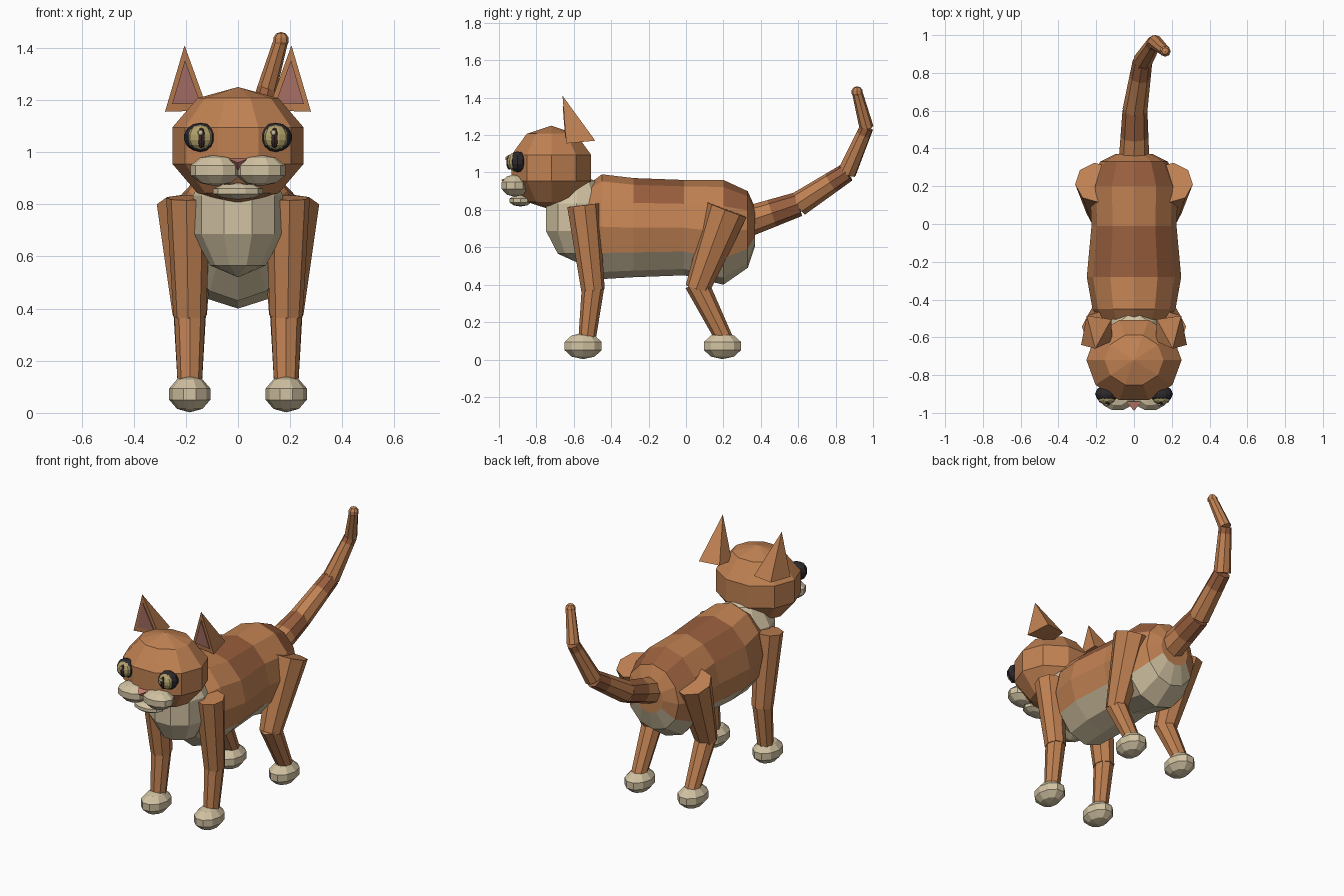
import bpy, bmesh
from math import sin, cos, pi, radians
from mathutils import Vector, Matrix

cube = bpy.data.objects.get("Cube")
if cube:
    bpy.data.objects.remove(cube, do_unlink=True)


def material(name, rgb):
    m = bpy.data.materials.new(name)
    m.use_nodes = True
    m.diffuse_color = (*rgb, 1)
    m.node_tree.nodes["Principled BSDF"].inputs["Base Color"].default_value = (*rgb, 1)
    return m


FUR = material("orange fur", (0.53, 0.22, 0.085))
STRIPE = material("brown stripe", (0.32, 0.115, 0.048))
CREAM = material("cream fur", (0.64, 0.54, 0.36))
INNER = material("inner ear pink", (0.42, 0.17, 0.14))
NOSE = material("nose pink", (0.60, 0.22, 0.17))
IRIS = material("iris olive", (0.45, 0.36, 0.15))
RIM = material("eye rim black", (0.025, 0.022, 0.026))
PUPIL = material("pupil brown", (0.04, 0.02, 0.018))


def finish(name, bm, *mats):
    bmesh.ops.recalc_face_normals(bm, faces=bm.faces)
    me = bpy.data.meshes.new(name)
    bm.to_mesh(me)
    bm.free()
    for m in mats:
        me.materials.append(m)
    ob = bpy.data.objects.new(name, me)
    bpy.context.collection.objects.link(ob)
    return ob


def ellipsoid(name, centre, radii, mat, segs=10, rings=5, turn=90):
    bm = bmesh.new()
    bmesh.ops.create_uvsphere(bm, u_segments=segs, v_segments=rings, radius=1)
    place = Matrix.Translation(centre) @ Matrix.Diagonal((*radii, 1))
    bm.transform(place @ Matrix.Rotation(radians(turn), 4, "Z"))
    return finish(name, bm, mat)


def limb(name, a, b, ra, rb, mat, sides=8):
    a, b = Vector(a), Vector(b)
    bm = bmesh.new()
    bmesh.ops.create_cone(bm, cap_ends=True, segments=sides, radius1=ra, radius2=rb,
                          depth=(b - a).length)
    turn = (b - a).to_track_quat("Z", "Y").to_matrix().to_4x4()
    bm.transform(Matrix.Translation((a + b) / 2) @ turn)
    return finish(name, bm, mat)


def hull(name, points, mat):
    bm = bmesh.new()
    verts = [bm.verts.new(p) for p in points]
    bmesh.ops.convex_hull(bm, input=verts)
    return finish(name, bm, mat)


# Torso: twelve-sided loft (y, half width, bottom, top), belly and stripes by face
RINGS = [(-0.57, 0.15, 0.56, 0.90), (-0.45, 0.22, 0.43, 0.99), (-0.28, 0.25, 0.44, 0.97),
         (-0.01, 0.225, 0.45, 0.96), (0.20, 0.235, 0.40, 0.96), (0.33, 0.18, 0.49, 0.90),
         (0.37, 0.10, 0.61, 0.81)]
SIDES = 12
bm = bmesh.new()
loops = []
for y, rx, low, high in RINGS:
    mid, rz = (low + high) / 2, (high - low) / 2
    loops.append([bm.verts.new((rx * cos(2 * pi * k / SIDES), y,
                                mid + rz * sin(2 * pi * k / SIDES))) for k in range(SIDES)])
for i in range(len(loops) - 1):
    for k in range(SIDES):
        n = (k + 1) % SIDES
        f = bm.faces.new((loops[i][k], loops[i][n], loops[i + 1][n], loops[i + 1][k]))
        height = sin(2 * pi * (k + 0.5) / SIDES)
        if height < -0.5:
            f.material_index = 2
        elif height > 0.5 and i in (2, 4):
            f.material_index = 1
bm.faces.new(loops[0])
bm.faces.new(loops[-1])
finish("torso", bm, FUR, STRIPE, CREAM)

# Chest and head
ellipsoid("chest", (0, -0.585, 0.76), (0.182, 0.18, 0.24), CREAM)
ellipsoid("head", (0, -0.72, 1.025), (0.265, 0.235, 0.225), FUR)
ellipsoid("chin", (0, -0.885, 0.85), (0.10, 0.065, 0.032), CREAM)
hull("nose", [(-0.04, -0.94, 0.975), (0.04, -0.94, 0.975), (0, -0.94, 0.93),
              (0, -0.99, 0.96)], NOSE)

for s, side in ((1, "left"), (-1, "right")):
    # Muzzle
    ellipsoid(f"{side}_muzzle", (s * 0.087, -0.915, 0.93), (0.10, 0.078, 0.06), CREAM)

    # Ears: four-sided spikes with a pink plate on the front face
    tip = Vector((s * 0.205, -0.66, 1.41))
    outer = Vector((s * 0.28, -0.64, 1.155))
    inner = Vector((s * 0.115, -0.62, 1.16))
    hull(f"{side}_ear", [tip, outer, inner, (s * 0.12, -0.505, 1.17),
                         (s * 0.25, -0.485, 1.17)], FUR)
    mid = (tip + outer + inner) / 3
    plate = [mid + (p - mid) * 0.66 for p in (tip, outer, inner)]
    hull(f"{side}_inner_ear", [p + Vector((0, dy, 0)) for p in plate
                               for dy in (-0.006, 0.002)], INNER)

    # Eyes
    ellipsoid(f"{side}_eye_rim", (s * 0.145, -0.90, 1.057), (0.063, 0.048, 0.056), RIM, 10, 7)
    ellipsoid(f"{side}_iris", (s * 0.145, -0.923, 1.057), (0.05, 0.034, 0.047), IRIS, 10, 7)
    ellipsoid(f"{side}_pupil", (s * 0.14, -0.945, 1.055), (0.016, 0.016, 0.04), PUPIL, 8, 6)
    ellipsoid(f"{side}_eye_glint", (s * 0.14 - 0.004, -0.958, 1.075),
              (0.011, 0.008, 0.011), CREAM, 8, 5)

    # Front leg
    x = s * 0.185
    limb(f"{side}_front_upper_leg", (s * 0.19, -0.55, 0.825), (x, -0.497, 0.37),
         0.086, 0.063, FUR)
    limb(f"{side}_front_lower_leg", (x, -0.497, 0.39), (x, -0.53, 0.10), 0.06, 0.046, FUR)
    ellipsoid(f"{side}_front_paw", (x, -0.55, 0.072), (0.083, 0.11, 0.07), CREAM)

    # Back leg
    limb(f"{side}_thigh", (s * 0.20, 0.22, 0.80), (x, 0.06, 0.375), 0.112, 0.066, FUR)
    limb(f"{side}_shin", (x, 0.055, 0.41), (x, 0.21, 0.10), 0.064, 0.046, FUR)
    ellipsoid(f"{side}_back_paw", (x, 0.195, 0.072), (0.083, 0.11, 0.07), CREAM)

# Tail: tapered segments, each split into a plain and a striped part
PATH = [((0, 0.32, 0.735), 0.082), ((0.005, 0.60, 0.83), 0.066), ((0.045, 0.86, 1.0), 0.052),
        ((0.11, 0.965, 1.24), 0.038), ((0.165, 0.915, 1.43), 0.028)]
SPLIT = [0.5, 0.68, 0.85, None]
for i, split in enumerate(SPLIT):
    (a, ra), (b, rb) = PATH[i], PATH[i + 1]
    if split is None:
        limb(f"tail_{i + 1}", a, b, ra, rb, FUR)
        continue
    m = Vector(a).lerp(Vector(b), split)
    rm = ra + (rb - ra) * split
    limb(f"tail_{i + 1}", a, m, ra, rm, FUR)
    limb(f"tail_band_{i + 1}", m, b, rm, rb, STRIPE)
ellipsoid("tail_tip", PATH[-1][0], (0.031, 0.031, 0.031), FUR, 8, 5)
